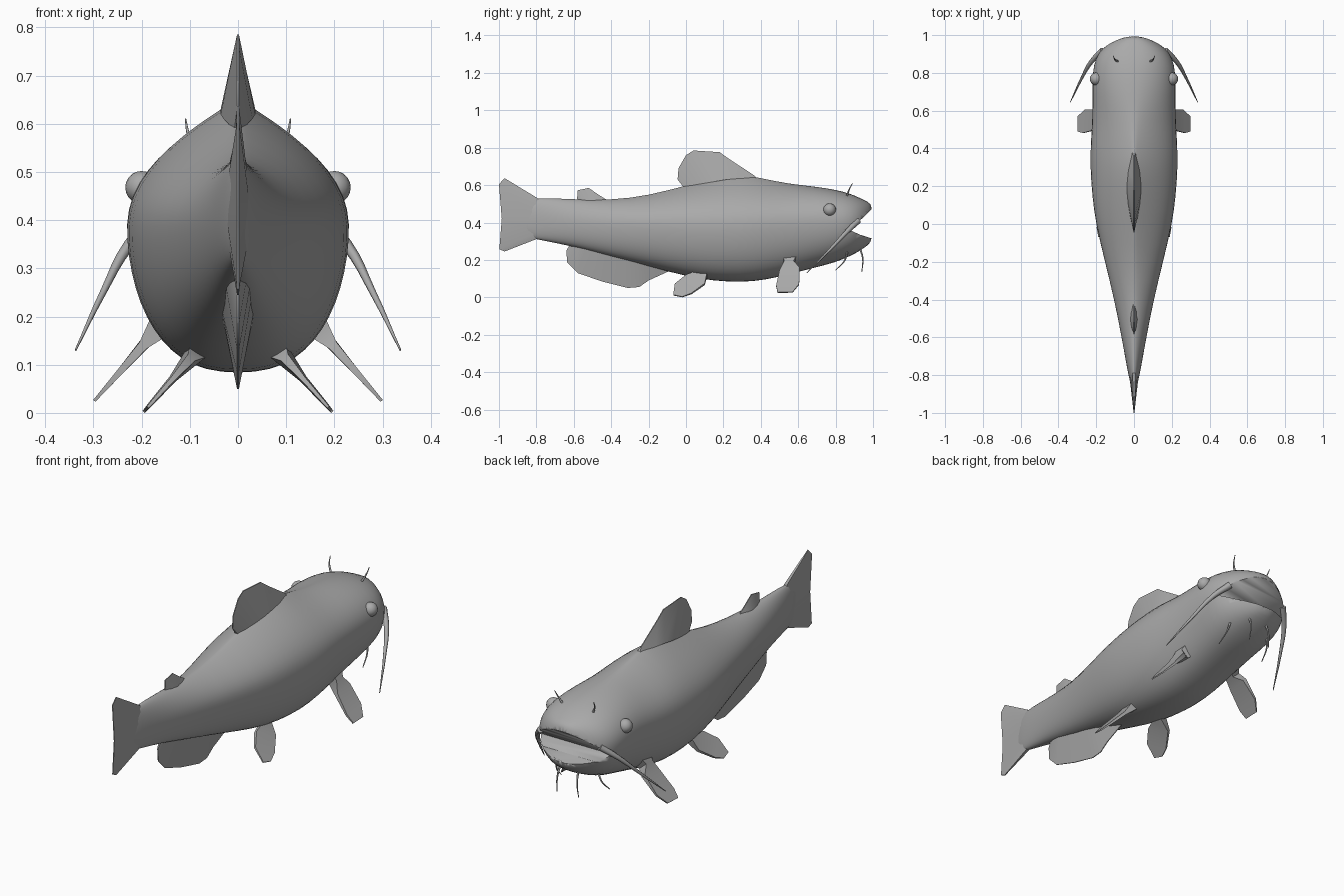
import bpy, bmesh, math
from mathutils import Vector

skin = bpy.data.materials.new("grey skin")
skin.diffuse_color = (0.4, 0.4, 0.4, 1)


def finish(name, bm, angle=60):
    bmesh.ops.recalc_face_normals(bm, faces=bm.faces[:])
    me = bpy.data.meshes.new(name)
    bm.to_mesh(me)
    bm.free()
    ob = bpy.data.objects.new(name, me)
    bpy.context.collection.objects.link(ob)
    me.materials.append(skin)
    bpy.ops.object.select_all(action='DESELECT')
    ob.select_set(True)
    bpy.context.view_layer.objects.active = ob
    bpy.ops.object.shade_smooth_by_angle(angle=math.radians(angle))
    return ob


def strip(name, edge_a, edge_b, thick_a, thick_b, normal):
    """Fin: plate spanned between two edges, half thickness given per point."""
    bm = bmesh.new()
    n = Vector(normal).normalized()
    rings = []
    for a, b, ta, tb in zip(edge_a, edge_b, thick_a, thick_b):
        a, b = Vector(a), Vector(b)
        rings.append([bm.verts.new(p) for p in (a + n * ta, b + n * tb, b - n * tb, a - n * ta)])
    for r, s in zip(rings, rings[1:]):
        for i in range(4):
            j = (i + 1) % 4
            bm.faces.new((r[i], r[j], s[j], s[i]))
    bm.faces.new(rings[0])
    bm.faces.new(rings[-1])
    return finish(name, bm)


def mid_fin(name, base, tip, thick):
    def yz(pts):
        return [(0, y, z) for y, z in pts]
    return strip(name, yz(base), yz(tip), thick, [0.002] * len(tip), (1, 0, 0))


def barbel(name, pts, r0, r1):
    """Tapered whisker along a smooth curve."""
    cu = bpy.data.curves.new(name, 'CURVE')
    cu.dimensions = '3D'
    cu.bevel_depth = 1.0
    cu.bevel_resolution = 1
    cu.resolution_u = 4
    cu.use_fill_caps = True
    sp = cu.splines.new('BEZIER')
    sp.bezier_points.add(len(pts) - 1)
    for i, (bp, p) in enumerate(zip(sp.bezier_points, pts)):
        bp.co = p
        bp.handle_left_type = bp.handle_right_type = 'AUTO'
        bp.radius = r0 + (r1 - r0) * i / (len(pts) - 1)
    ob = bpy.data.objects.new(name, cu)
    bpy.context.collection.objects.link(ob)
    cu.materials.append(skin)


# Body sections: y, bottom, widest height, top, half width, sharpness of the back
sections = [
    (-0.89, 0.33, 0.42, 0.52, 0.008, 1.0), (-0.80, 0.31, 0.42, 0.53, 0.030, 1.0),
    (-0.70, 0.29, 0.41, 0.53, 0.048, 1.1), (-0.60, 0.27, 0.40, 0.525, 0.066, 1.2),
    (-0.40, 0.215, 0.39, 0.52, 0.105, 1.3), (-0.20, 0.165, 0.39, 0.545, 0.155, 1.5),
    (0.00, 0.11, 0.39, 0.60, 0.204, 1.8), (0.15, 0.085, 0.39, 0.635, 0.224, 2.0),
    (0.30, 0.078, 0.39, 0.66, 0.234, 2.1), (0.42, 0.09, 0.40, 0.635, 0.232, 1.9),
    (0.55, 0.12, 0.40, 0.608, 0.222, 1.5), (0.68, 0.155, 0.41, 0.595, 0.220, 1.1),
    (0.80, 0.185, 0.41, 0.577, 0.222, 1.0), (0.88, 0.22, 0.40, 0.555, 0.205, 0.9),
    (0.935, 0.25, 0.40, 0.53, 0.165, 0.8), (0.975, 0.28, 0.40, 0.51, 0.105, 0.8),
    (0.997, 0.305, 0.40, 0.492, 0.045, 0.8),
]
SEG = 28
bm = bmesh.new()
loops = []
for y, zb, zm, zt, w, sharp in sections:
    loop = []
    for k in range(SEG):
        t = 2 * math.pi * k / SEG
        c, s = math.cos(t), math.sin(t)
        p = sharp if s > 0 else 0.8
        x = math.copysign(w * abs(c) ** p, c) if abs(c) > 1e-6 else 0
        loop.append(bm.verts.new((x, y, zm + s * ((zt - zm) if s > 0 else (zm - zb)))))
    loops.append(loop)
for a, b in zip(loops, loops[1:]):
    for k in range(SEG):
        j = (k + 1) % SEG
        bm.faces.new((a[k], a[j], b[j], b[k]))
bm.faces.new(loops[0])
bm.faces.new(loops[-1])
body = finish("body", bm)
sub = body.modifiers.new("smooth", 'SUBSURF')
sub.levels = sub.render_levels = 1

# Open mouth cut with a wedge
bm = bmesh.new()
wedge = [(1.12, 0.585), (0.995, 0.475), (0.94, 0.42), (0.87, 0.362), (0.93, 0.335), (1.12, 0.275)]
sides = [[bm.verts.new((x, y, z)) for y, z in wedge] for x in (-0.4, 0.4)]
for i in range(len(wedge)):
    j = (i + 1) % len(wedge)
    bm.faces.new((sides[0][i], sides[0][j], sides[1][j], sides[1][i]))
bm.faces.new(sides[0])
bm.faces.new(sides[1])
cutter = finish("mouth_cutter", bm)
cutter.hide_render = True
cutter.hide_viewport = True
cut = body.modifiers.new("mouth", 'BOOLEAN')
cut.operation = 'DIFFERENCE'
cut.solver = 'EXACT'
cut.object = cutter

# Fins on the centre line
mid_fin("dorsal_fin",
        [(-0.01, 0.585), (0.04, 0.60), (0.10, 0.61), (0.16, 0.62), (0.22, 0.63), (0.28, 0.635), (0.38, 0.635)],
        [(-0.045, 0.63), (-0.04, 0.69), (0.0, 0.76), (0.04, 0.785), (0.18, 0.776), (0.23, 0.74), (0.36, 0.655)],
        [0.008, 0.02, 0.03, 0.036, 0.036, 0.03, 0.01])
mid_fin("adipose_fin",
        [(-0.56, 0.50), (-0.53, 0.50), (-0.50, 0.50), (-0.46, 0.50), (-0.39, 0.50)],
        [(-0.582, 0.525), (-0.58, 0.572), (-0.52, 0.585), (-0.47, 0.55), (-0.43, 0.525)],
        [0.008, 0.018, 0.022, 0.02, 0.008])
mid_fin("anal_fin",
        [(-0.61, 0.30), (-0.58, 0.29), (-0.53, 0.28), (-0.43, 0.25), (-0.33, 0.22), (-0.26, 0.21), (-0.2, 0.2), (-0.08, 0.17)],
        [(-0.64, 0.25), (-0.635, 0.185), (-0.58, 0.13), (-0.45, 0.085), (-0.31, 0.05), (-0.25, 0.055), (-0.2, 0.09), (-0.09, 0.14)],
        [0.008, 0.02, 0.028, 0.03, 0.035, 0.035, 0.03, 0.01])
mid_fin("tail_fin",
        [(-0.79, 0.315), (-0.79, 0.35), (-0.79, 0.42), (-0.79, 0.49), (-0.79, 0.528)],
        [(-0.97, 0.245), (-0.998, 0.257), (-0.985, 0.42), (-1.0, 0.605), (-0.97, 0.637)],
        [0.008, 0.02, 0.026, 0.02, 0.008])


def pectoral(y, z, s):
    return (s * (0.175 + (0.165 - z) * 0.88), y, z)


def pelvic(y, z, s):
    return (s * (0.092 + (0.12 - z) * 0.88), y, z)


# Paired fins, whiskers and eyes
for s, side in ((1, "right"), (-1, "left")):
    strip("pectoral_fin_" + side,
          [pectoral(y, z, s) for y, z in [(0.50, 0.24), (0.525, 0.18), (0.50, 0.14), (0.482, 0.06), (0.49, 0.025)]],
          [pectoral(y, z, s) for y, z in [(0.62, 0.24), (0.575, 0.18), (0.608, 0.15), (0.605, 0.07), (0.57, 0.027)]],
          [0.045, 0.026, 0.010, 0.005, 0.003], [0.045, 0.026, 0.012, 0.005, 0.003], (s * 0.75, 0, 0.66))
    strip("pelvic_fin_" + side,
          [pelvic(y, z, s) for y, z in [(0.15, 0.20), (0.115, 0.13), (0.10, 0.07), (0.03, 0.02), (-0.02, 0.002)]],
          [pelvic(y, z, s) for y, z in [(0.04, 0.20), (0.06, 0.13), (-0.0, 0.115), (-0.06, 0.07), (-0.068, 0.012)]],
          [0.04, 0.022, 0.008, 0.005, 0.003], [0.04, 0.022, 0.010, 0.005, 0.003], (s * 0.75, 0, 0.66))
    barbel("long_barbel_" + side,
           [(s * 0.165, 0.92, 0.41), (s * 0.225, 0.86, 0.35), (s * 0.28, 0.765, 0.25), (s * 0.337, 0.645, 0.13)],
           0.017, 0.002)
    barbel("nose_barbel_" + side,
           [(s * 0.085, 0.86, 0.54), (s * 0.102, 0.872, 0.575), (s * 0.109, 0.89, 0.61)], 0.006, 0.0015)
    barbel("chin_barbel_front_" + side,
           [(s * 0.05, 0.925, 0.275), (s * 0.055, 0.945, 0.21), (s * 0.06, 0.94, 0.135)], 0.006, 0.002)
    barbel("chin_barbel_rear_" + side,
           [(s * 0.11, 0.865, 0.27), (s * 0.125, 0.85, 0.20), (s * 0.135, 0.80, 0.145)], 0.006, 0.002)
    bm = bmesh.new()
    bmesh.ops.create_uvsphere(bm, u_segments=16, v_segments=10, radius=0.034)
    bmesh.ops.translate(bm, verts=bm.verts[:], vec=(s * 0.2, 0.768, 0.468))
    finish("eye_" + side, bm)
